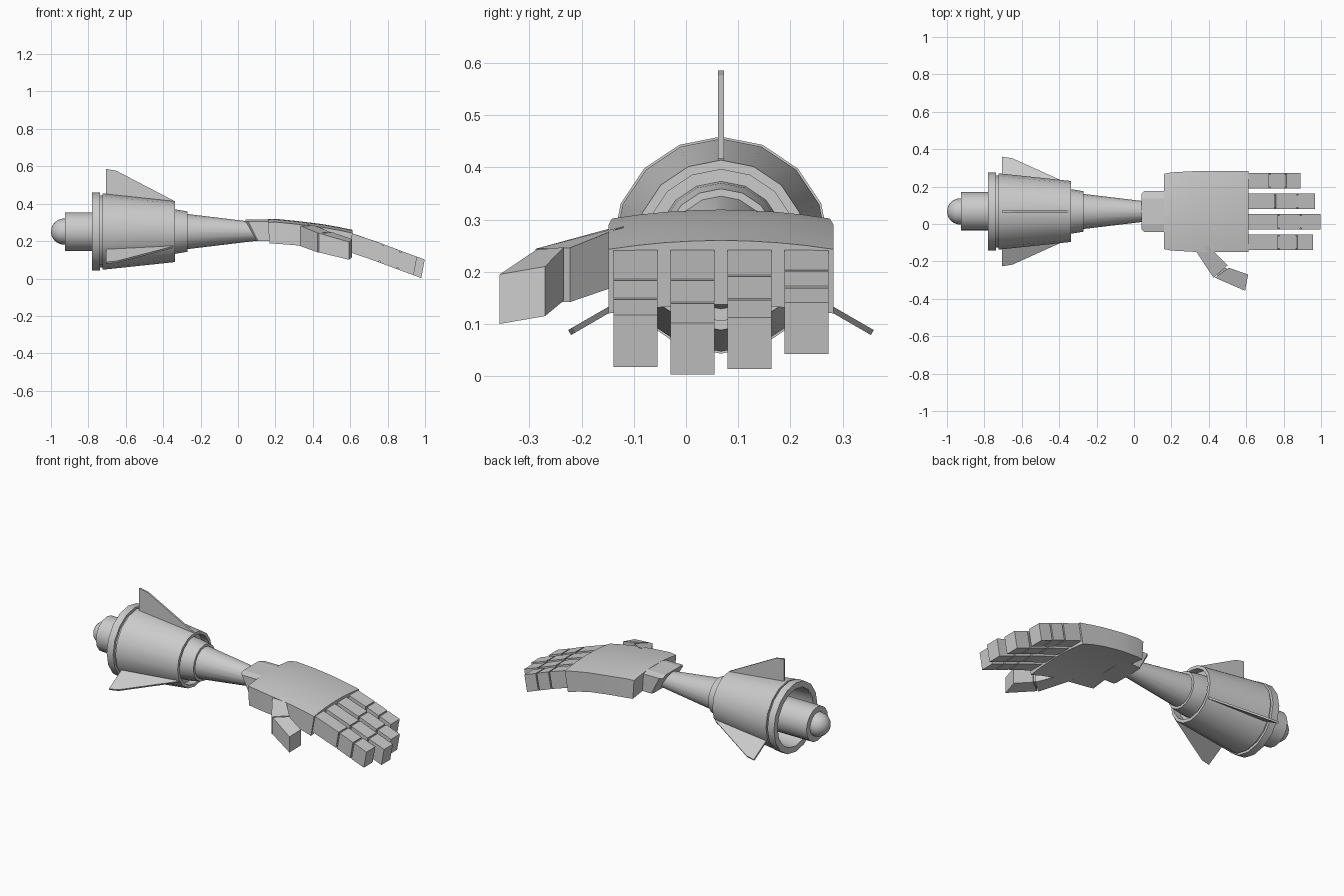
import bpy, bmesh, math
from mathutils import Vector, Matrix

if "Cube" in bpy.data.objects:
    bpy.data.objects.remove(bpy.data.objects["Cube"])

CY, CZ = 0.067, 0.251   # axis of the engine and arm


def finish(name, bm, smooth=True):
    bmesh.ops.remove_doubles(bm, verts=bm.verts, dist=1e-5)
    bmesh.ops.recalc_face_normals(bm, faces=bm.faces)
    me = bpy.data.meshes.new(name)
    bm.to_mesh(me)
    bm.free()
    ob = bpy.data.objects.new(name, me)
    bpy.context.collection.objects.link(ob)
    if smooth:
        bpy.ops.object.select_all(action='DESELECT')
        ob.select_set(True)
        bpy.context.view_layer.objects.active = ob
        bpy.ops.object.shade_smooth_by_angle(angle=math.radians(30))
    return ob


def lathe(name, profile, sides=16):
    """Revolve (x, radius) points around the arm axis."""
    bm = bmesh.new()
    rings = []
    for x, r in profile:
        ring = []
        for i in range(sides):
            a = math.pi / 2 + 2 * math.pi * i / sides
            ring.append(bm.verts.new((x, CY + r * math.cos(a), CZ + r * math.sin(a))))
        rings.append(ring)
    for p, q in zip(rings, rings[1:]):
        for i in range(sides):
            j = (i + 1) % sides
            bm.faces.new((p[i], p[j], q[j], q[i]))
    return finish(name, bm)


def loft(name, sections, smooth=False):
    """Skin a list of equal-length closed loops and cap both ends."""
    bm = bmesh.new()
    loops = [[bm.verts.new(p) for p in s] for s in sections]
    n = len(loops[0])
    for p, q in zip(loops, loops[1:]):
        for i in range(n):
            j = (i + 1) % n
            bm.faces.new((p[i], p[j], q[j], q[i]))
    bm.faces.new(loops[0])
    bm.faces.new(loops[-1])
    return finish(name, bm, smooth)


def lerp(table, x):
    for (x0, z0), (x1, z1) in zip(table, table[1:]):
        if x <= x1:
            break
    return z0 + (z1 - z0) * (x - x0) / (x1 - x0)


# Engine housing, hollow at the back and recessed at the front
lathe("engine_housing", [(-0.58, 0), (-0.58, 0.165), (-0.78, 0.172), (-0.78, 0.208),
                         (-0.737, 0.208), (-0.737, 0.192), (-0.724, 0.192), (-0.724, 0.204),
                         (-0.337, 0.163), (-0.337, 0.145), (-0.38, 0.145), (-0.38, 0)])
# Exhaust nozzle with rounded flame tip
lathe("nozzle", [(-0.57, 0), (-0.57, 0.103), (-0.925, 0.103), (-0.925, 0)])
lathe("nozzle_dome", [(-0.92, 0), (-0.92, 0.07)] +
      [(-0.93 - 0.07 * math.sin(t * math.pi / 12), 0.07 * math.cos(t * math.pi / 12)) for t in range(7)])
# Collar and tapered arm
lathe("arm_collar", [(-0.39, 0), (-0.39, 0.123), (-0.337, 0.119), (-0.27, 0.108), (-0.27, 0)])
lathe("tapered_arm", [(-0.28, 0), (-0.28, 0.095), (0.12, 0.047), (0.12, 0)])

# Three fins around the housing
outline = [(-0.705, 0.19), (-0.705, 0.335), (-0.65, 0.325), (-0.345, 0.166), (-0.345, 0.155)]
for k in range(3):
    rot = Matrix.Rotation(k * 2 * math.pi / 3, 3, 'X')
    loft(f"fin_{k + 1}", [[rot @ Vector((x, t, r)) + Vector((0, CY, CZ)) for x, r in outline]
                          for t in (-0.0055, 0.0055)])

# Palm: slab arched across its width and bent downward along its length
top = [(0.16, 0.300), (0.20, 0.302), (0.32, 0.290), (0.45, 0.274), (0.53, 0.260), (0.613, 0.243)]
low = [(0.168, 0.187), (0.205, 0.186), (0.32, 0.177), (0.44, 0.160), (0.515, 0.143), (0.592, 0.120)]
widths = [0.201, 0.209, 0.2155, 0.2155, 0.2155, 0.2155]
sections = []
for (xt, zt), (xl, zl), w in zip(top, low, widths):
    cols = [i / 4 - 1 for i in range(9)]
    arch = [0.017 * (1 - c * c) for c in cols]
    sections.append([(xt, CY + c * w, zt + a) for c, a in zip(cols, arch)] +
                    [(xl, CY + c * w, zl + a) for c, a in reversed(list(zip(cols, arch)))])
loft("palm", sections, True)

# Wrist cuff with slanted rear and clipped corners
wrist = []
for x_top, x_low, w in ((0.04, 0.10, 0.095), (0.055, 0.108, 0.11), (0.22, 0.22, 0.11)):
    wrist.append([(x_top, CY - w, 0.305), (x_top, CY - 0.07, 0.315), (x_top, CY + 0.07, 0.315),
                  (x_top, CY + w, 0.305), (x_low, CY + w, 0.20), (x_low, CY - w, 0.20)])
loft("wrist", wrist)

# Four fingers, each with three blocks around a thin core
bend = [(0.58, 0.252), (0.745, 0.196), (0.86, 0.152), (1.0, 0.101)]
fingers = {"index": (-0.097, 0.77, 0.866, 0.957), "middle": (0.0125, 0.77, 0.888, 0.998),
           "ring": (0.1215, 0.75, 0.87, 0.968), "little": (0.231, 0.722, 0.807, 0.89)}


def section(x, y, w, inset=0.0):
    z = lerp(bend, x)
    return [(x, y - w, z - inset), (x, y + w, z - inset),
            (x - 0.018, y + w, z - 0.099 + inset), (x - 0.018, y - w, z - 0.099 + inset)]


for name, (y, j1, j2, tip) in fingers.items():
    for k, (a, b) in enumerate(((0.59, j1), (j1 + 0.008, j2), (j2 + 0.008, tip))):
        loft(f"{name}_finger_{k + 1}", [section(a, y, 0.042), section(b, y, 0.042)])
    loft(f"{name}_finger_core", [section(x, y, 0.034, 0.008) for x in (0.58, j1, j2, tip - 0.02)])

# Thumb: two tapered blocks, sections given by an inner and outer top edge
def edge(a, b, h):
    return [a, b, (b[0], b[1], b[2] - h), (a[0], a[1], a[2] - h)]


loft("thumb_base", [edge((0.40, -0.12, 0.287), (0.315, -0.12, 0.29), 0.11),
                    edge((0.50, -0.222, 0.246), (0.425, -0.288, 0.244), 0.104)])
loft("thumb_tip", [edge((0.506, -0.234, 0.247), (0.433, -0.287, 0.242), 0.102),
                   edge((0.61, -0.27, 0.21), (0.594, -0.357, 0.195), 0.095)])
loft("thumb_core", [edge((0.47, -0.225, 0.24), (0.435, -0.265, 0.24), 0.085),
                    edge((0.52, -0.25, 0.23), (0.46, -0.285, 0.225), 0.075)])
